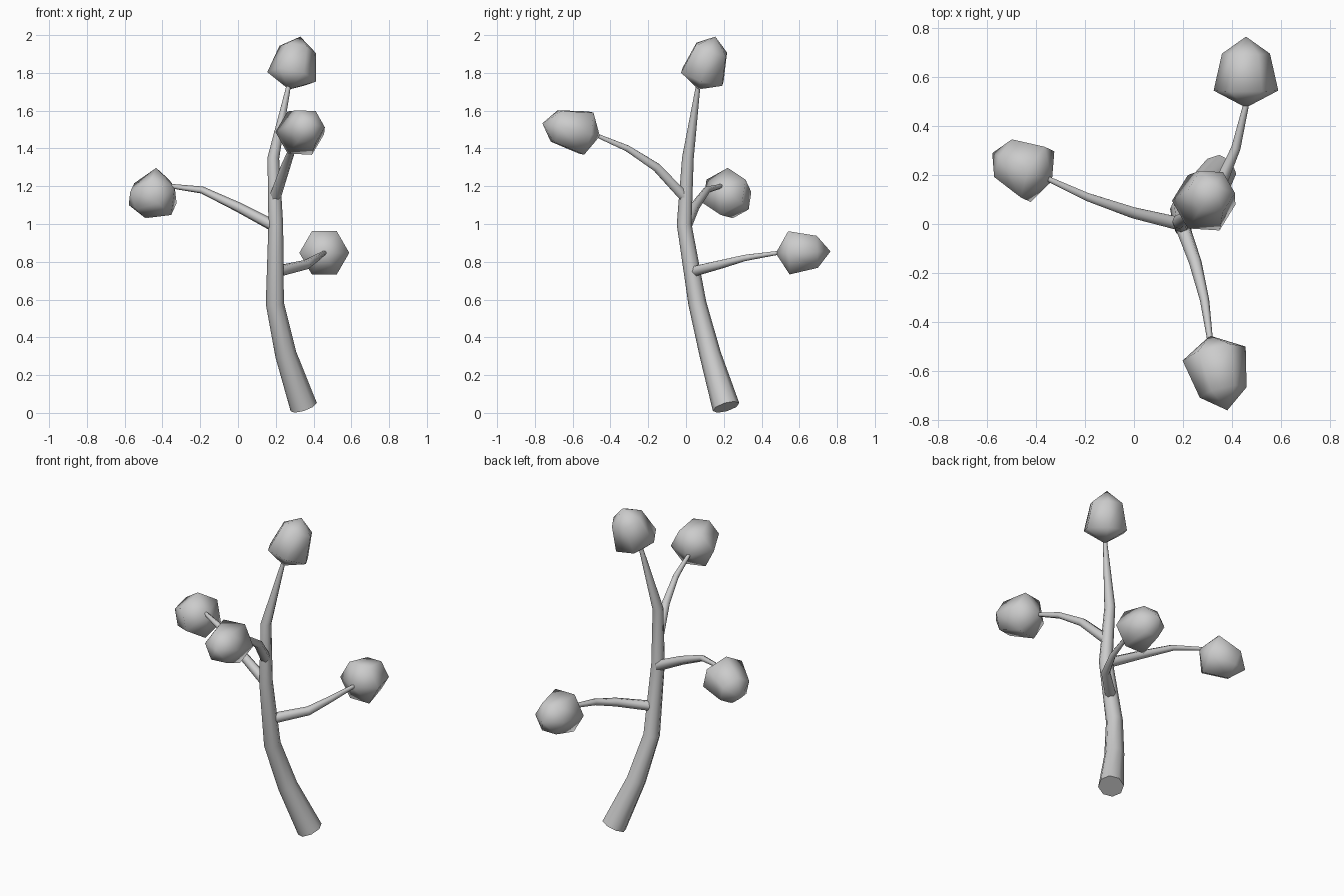
import bpy, bmesh, math
from mathutils import Vector

if "Cube" in bpy.data.objects:
    bpy.data.objects.remove(bpy.data.objects["Cube"])


def loft(name, path, radii, sides, ref, roll=0.0, pointed=False):
    """Skin rings along a path; pointed ends close to the path's end points."""
    pts = [Vector(p) for p in path]
    bm = bmesh.new()
    rings = []
    for i, (p, r) in enumerate(zip(pts, radii)):
        t = (pts[min(i + 1, len(pts) - 1)] - pts[max(i - 1, 0)]).normalized()
        u = (Vector(ref) - t * t.dot(Vector(ref))).normalized()
        v = t.cross(u)
        if r == 0:
            rings.append([bm.verts.new(p)] * sides)
            continue
        ring = []
        for k in range(sides):
            a = 2 * math.pi * k / sides + roll
            ring.append(bm.verts.new(p + (u * math.cos(a) + v * math.sin(a)) * r))
        rings.append(ring)
    for a, b in zip(rings, rings[1:]):
        for k in range(sides):
            n = (k + 1) % sides
            quad = list(dict.fromkeys([a[k], a[n], b[n], b[k]]))
            bm.faces.new(quad)
    if not pointed:
        bm.faces.new(rings[0][::-1])
        bm.faces.new(rings[-1])
    bmesh.ops.recalc_face_normals(bm, faces=bm.faces[:])
    mesh = bpy.data.meshes.new(name)
    bm.to_mesh(mesh)
    bm.free()
    obj = bpy.data.objects.new(name, mesh)
    bpy.context.collection.objects.link(obj)
    bpy.ops.object.select_all(action='DESELECT')
    obj.select_set(True)
    bpy.context.view_layer.objects.active = obj
    bpy.ops.object.shade_smooth_by_angle(angle=math.radians(80))
    return obj


def foliage(name, base, direction, length=0.30, roll=0.0, ref=(1, 0, 0)):
    """Six-sided bud: point, wide ring, narrower ring, point."""
    b, d = Vector(base), Vector(direction).normalized()
    path = [b + d * length * f for f in (0, 0.24, 0.76, 1)]
    loft(name, path, (0, 0.132, 0.098, 0), 6, ref, roll, True)


# Curved, tapering trunk
loft("trunk",
     [(0.348, 0.212, 0.031), (0.253, 0.128, 0.31), (0.195, 0.06, 0.58),
      (0.2, -0.01, 1.0), (0.187, 0.01, 1.35), (0.268, 0.064, 1.73)],
     (0.073, 0.057, 0.048, 0.039, 0.031, 0.012), 8, (1, 0, 0))

# Side branches
branch_radii = (0.031, 0.026, 0.019, 0.012)
loft("front_branch",
     [(0.196, -0.005, 1.14), (0.25, -0.156, 1.30), (0.288, -0.31, 1.40), (0.31, -0.47, 1.468)],
     branch_radii, 6, (1, 0, 0))
loft("left_branch",
     [(0.19, 0.0, 0.99), (0.0, 0.045, 1.09), (-0.19, 0.11, 1.18), (-0.35, 0.184, 1.20)],
     branch_radii, 6, (0, 0, 1))
loft("back_branch",
     [(0.21, 0.045, 0.75), (0.36, 0.18, 0.785), (0.416, 0.31, 0.82), (0.457, 0.485, 0.847)],
     branch_radii, 6, (1, 0, 0))

# Foliage buds at the tips
foliage("top_foliage", (0.27, 0.065, 1.712), (0.06, 0.09, 0.28))
foliage("front_foliage", (0.31, -0.456, 1.465), (0.07, -0.3, 0.067), 0.32)
foliage("left_foliage", (-0.335, 0.175, 1.195), (-0.245, 0.115, -0.095), 0.285,
        0.0, (0, 0, 1))
foliage("back_foliage", (0.457, 0.475, 0.845), (0.0, 0.29, 0.01), 0.29)
